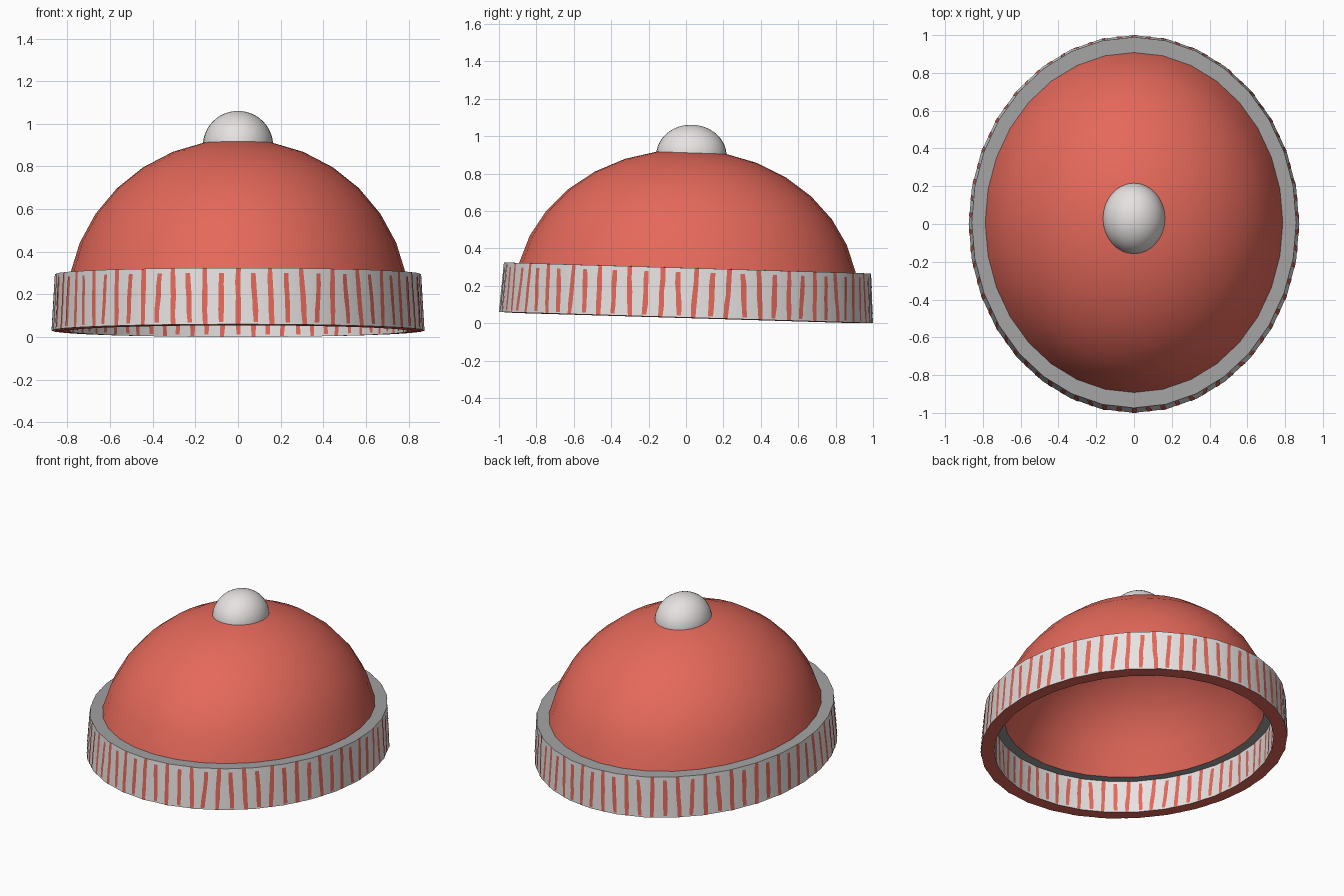
import bpy, bmesh, math, random
from mathutils import Matrix

if "Cube" in bpy.data.objects:
    bpy.data.objects.remove(bpy.data.objects["Cube"])

random.seed(4)
SIDES = 32
OVAL = 0.875                      # width / length of every ring
# whole cap leans slightly towards the back
LEAN = Matrix.Translation((0, 0, 0.03)) @ Matrix.Rotation(-0.03, 4, 'X')


def material(name, rgb):
    m = bpy.data.materials.new(name)
    m.diffuse_color = (*rgb, 1)
    m.use_nodes = True
    m.node_tree.nodes["Principled BSDF"].inputs["Base Color"].default_value = m.diffuse_color
    return m


RED = material("coral red", (0.78, 0.14, 0.103))
WHITE = material("off white", (0.79, 0.76, 0.75))
GREY = material("mid grey", (0.37, 0.365, 0.365))


def point(r, z, a):
    """Point on the oval 32-sided ring; a is counted in sides."""
    i, f = math.floor(a), a - math.floor(a)
    a0, a1 = (2 * math.pi * k / SIDES for k in (i, i + 1))
    x = math.sin(a0) * (1 - f) + math.sin(a1) * f
    y = math.cos(a0) * (1 - f) + math.cos(a1) * f
    return (OVAL * r * x, r * y, z)


def finish(bm, name, mats, recalc=True):
    if recalc:
        bmesh.ops.recalc_face_normals(bm, faces=bm.faces)
    bm.transform(LEAN)
    me = bpy.data.meshes.new(name)
    bm.to_mesh(me)
    bm.free()
    for m in mats:
        me.materials.append(m)
    ob = bpy.data.objects.new(name, me)
    bpy.context.collection.objects.link(ob)
    bpy.context.view_layer.objects.active = ob
    bpy.ops.object.select_all(action='DESELECT')
    ob.select_set(True)
    bpy.ops.object.shade_smooth_by_angle(angle=math.radians(30))
    return ob


def arc(r, rz, cz, ks):
    s = 2 * math.pi / SIDES
    return [(r * math.sin(k * s), cz + rz * math.cos(k * s)) for k in ks]


# cap shell: outer dome, brim band, inner dome as one turned profile
outer = arc(0.918, 0.786, 0.112, range(1, 8))
inner = [(0.850, 0.207)] + arc(0.830, 0.706, 0.112, range(6, 0, -1))
band = [(0.982, 0.265), (1.0, 0.0), (0.912, -0.003), (0.920, 0.213)]
profile = outer + band + inner
n0 = len(outer)
band_mats = {n0 - 1: 2, n0: 1, n0 + 1: 0, n0 + 2: 1, n0 + 3: 2}

bm = bmesh.new()
rings = [[bm.verts.new(point(r, z, k)) for k in range(SIDES)] for r, z in profile]
for i in range(len(rings) - 1):
    for k in range(SIDES):
        j = (k + 1) % SIDES
        f = bm.faces.new((rings[i][k], rings[i][j], rings[i + 1][j], rings[i + 1][k]))
        f.material_index = band_mats.get(i, 0)
for ring, z in ((rings[0], 0.898), (rings[-1], 0.818)):
    pole = bm.verts.new((0, 0, z))
    for k in range(SIDES):
        bm.faces.new((ring[k], ring[(k + 1) % SIDES], pole))
finish(bm, "cap_shell", (RED, WHITE, GREY))

# hand-painted stripes: thin plates on the outer and inner band walls
COUNT, ROWS = 70, 4
stripes = []
for n in range(COUNT):
    lo, hi = (0.0, 0.264) if n % 2 else (0.01, 0.242)
    path = []
    lean = random.uniform(-0.05, 0.05)
    for q in range(ROWS + 1):
        t = q / ROWS
        mid = n * SIDES / COUNT + lean * (t - 0.5) * 2 + random.uniform(-0.012, 0.012)
        half = 0.072 * random.uniform(0.9, 1.1) * (0.88 if q in (0, ROWS) else 1)
        path.append((lo + (hi - lo) * t, mid, half))
    stripes.append(path)


def paint(name, r0, slope, top, offset, inward):
    bm = bmesh.new()
    for path in stripes:
        rows = []
        for z, mid, half in path:
            z = z * top / 0.265
            r = r0 + slope * z + offset
            rows.append([bm.verts.new(point(r, z, mid + s * half)) for s in (-1, 1)])
        for a, b in zip(rows, rows[1:]):
            # angle runs clockwise from above, so this order faces inward
            f = bm.faces.new((a[0], a[1], b[1], b[0]))
            if not inward:
                f.normal_flip()
    finish(bm, name, (RED,), recalc=False)


paint("outer_stripes", 1.0, -0.018 / 0.265, 0.265, 0.0022, False)
paint("inner_stripes", 0.912, 0.008 / 0.213, 0.213, -0.0022, True)

# round button sunk into the crown
bm = bmesh.new()
bmesh.ops.create_uvsphere(bm, u_segments=32, v_segments=24, radius=1)
bmesh.ops.scale(bm, verts=bm.verts, vec=(0.165, 0.188, 0.164))
bmesh.ops.translate(bm, verts=bm.verts, vec=(0, 0.003, 0.867))
finish(bm, "crown_button", (WHITE,))
